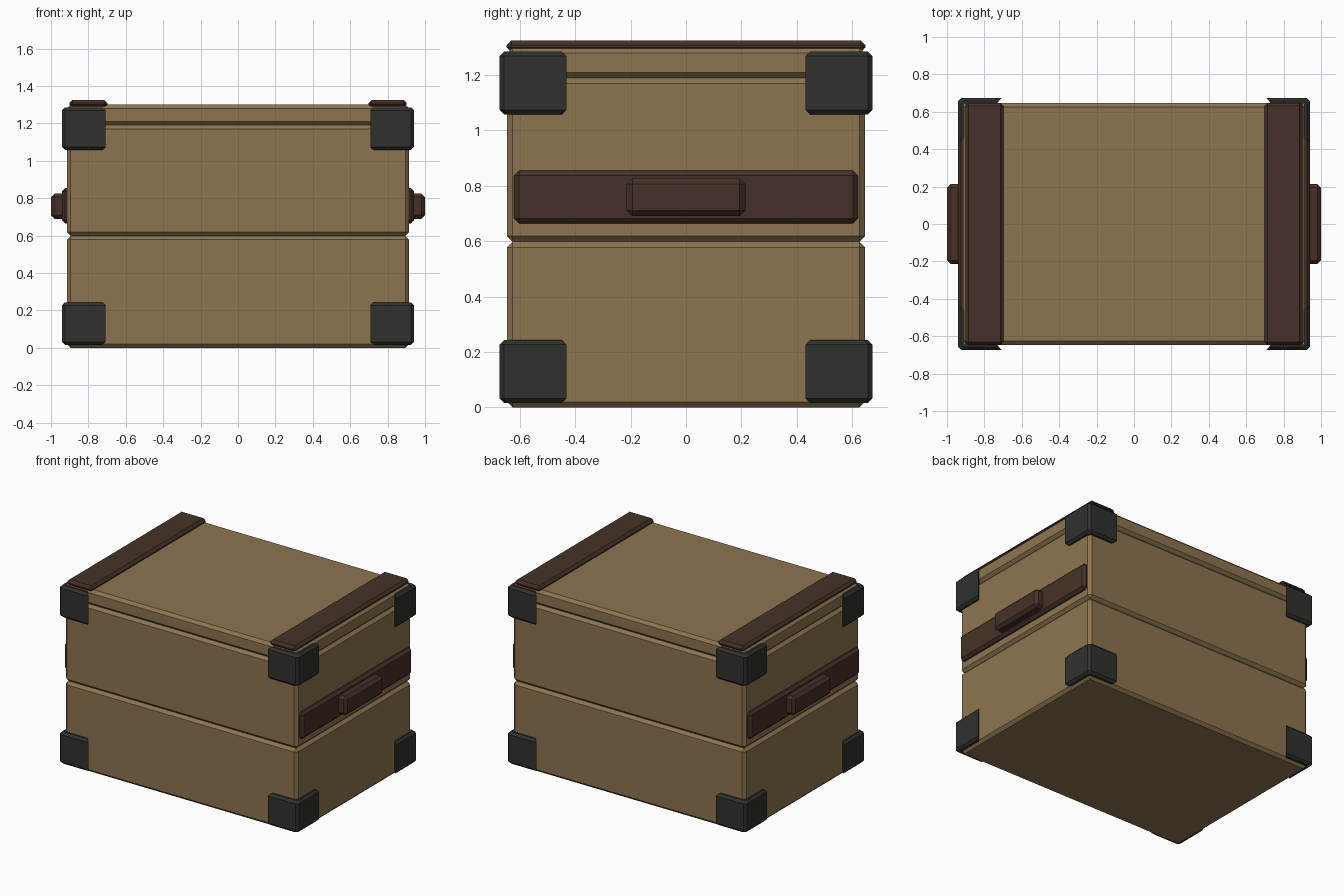
import bpy, bmesh

if "Cube" in bpy.data.objects:
    bpy.data.objects.remove(bpy.data.objects["Cube"])


def material(name, rgb):
    m = bpy.data.materials.new(name)
    m.diffuse_color = (*rgb, 1)
    m.use_nodes = True
    m.node_tree.nodes["Principled BSDF"].inputs["Base Color"].default_value = m.diffuse_color
    return m


WOOD = material("tan_wood", (0.27, 0.175, 0.08))
TRIM = material("dark_wood", (0.06, 0.031, 0.021))
METAL = material("black_metal", (0.03, 0.03, 0.028))


def finish(name, bm, mat):
    bmesh.ops.recalc_face_normals(bm, faces=bm.faces)
    me = bpy.data.meshes.new(name)
    bm.to_mesh(me)
    bm.free()
    me.materials.append(mat)
    ob = bpy.data.objects.new(name, me)
    bpy.context.collection.objects.link(ob)
    return ob


def chamfer_box(name, x, y, z, c, mat):
    """Flat-chamfered box between the given (min, max) ranges."""
    bm = bmesh.new()
    bmesh.ops.create_cube(bm, size=1)
    for v in bm.verts:
        v.co = [r[1] if k > 0 else r[0] for k, r in zip(v.co, (x, y, z))]
    bmesh.ops.bevel(bm, geom=bm.edges[:], offset=c, segments=1,
                    profile=0.5, affect='EDGES')
    return finish(name, bm, mat)


def span(s, a, b):
    return tuple(sorted((s * a, s * b)))


BX, BY = 0.915, 0.646

# Stacked case: base, middle tier, lid
for name, z in (("base_box", (0, 0.598)), ("upper_box", (0.598, 1.19)),
                ("lid", (1.19, 1.3))):
    chamfer_box(name, (-BX, BX), (-BY, BY), z, 0.02, WOOD)

# Lid straps, side rails and handles
for s, side in ((-1, "left"), (1, "right")):
    chamfer_box(side + "_lid_strap", span(s, 0.698, 0.902), (-0.648, 0.648),
                (1.283, 1.325), 0.017, TRIM)
    chamfer_box(side + "_rail", span(s, 0.89, 0.942), (-0.621, 0.621),
                (0.664, 0.855), 0.018, TRIM)
    chamfer_box(side + "_handle", span(s, 0.92, 1.0), (-0.214, 0.214),
                (0.69, 0.826), 0.02, TRIM)


def corner_bracket(name, sx, sy, z0, z1):
    """L-shaped plate with undercut ends and chamfered top and bottom."""
    c, ox, oy = 0.016, 0.941, 0.673

    def loop(i):  # i = how far the outer skin is pulled in
        x, y = ox - i, oy - i
        return [(0.708 + i, y), (x - c, y), (x, y - c), (x, 0.432 + i),
                (0.908, 0.462), (0.908, 0.64), (0.738, 0.64)]

    bm = bmesh.new()
    rings = [[bm.verts.new((sx * x, sy * y, z)) for x, y in loop(i)]
             for z, i in ((z0, c), (z0 + c, 0), (z1 - c, 0), (z1, c))]
    n = len(rings[0])
    for a, b in zip(rings, rings[1:]):
        for k in range(n):
            bm.faces.new((a[k], a[(k + 1) % n], b[(k + 1) % n], b[k]))
    bm.faces.new(rings[0])
    bm.faces.new(rings[-1])
    return finish(name, bm, METAL)


# Eight metal corner brackets
for sx, xn in ((-1, "left"), (1, "right")):
    for sy, yn in ((-1, "front"), (1, "back")):
        for zn, z0, z1 in (("lower", 0.016, 0.243), ("upper", 1.058, 1.285)):
            corner_bracket(f"{zn}_{yn}_{xn}_bracket", sx, sy, z0, z1)
